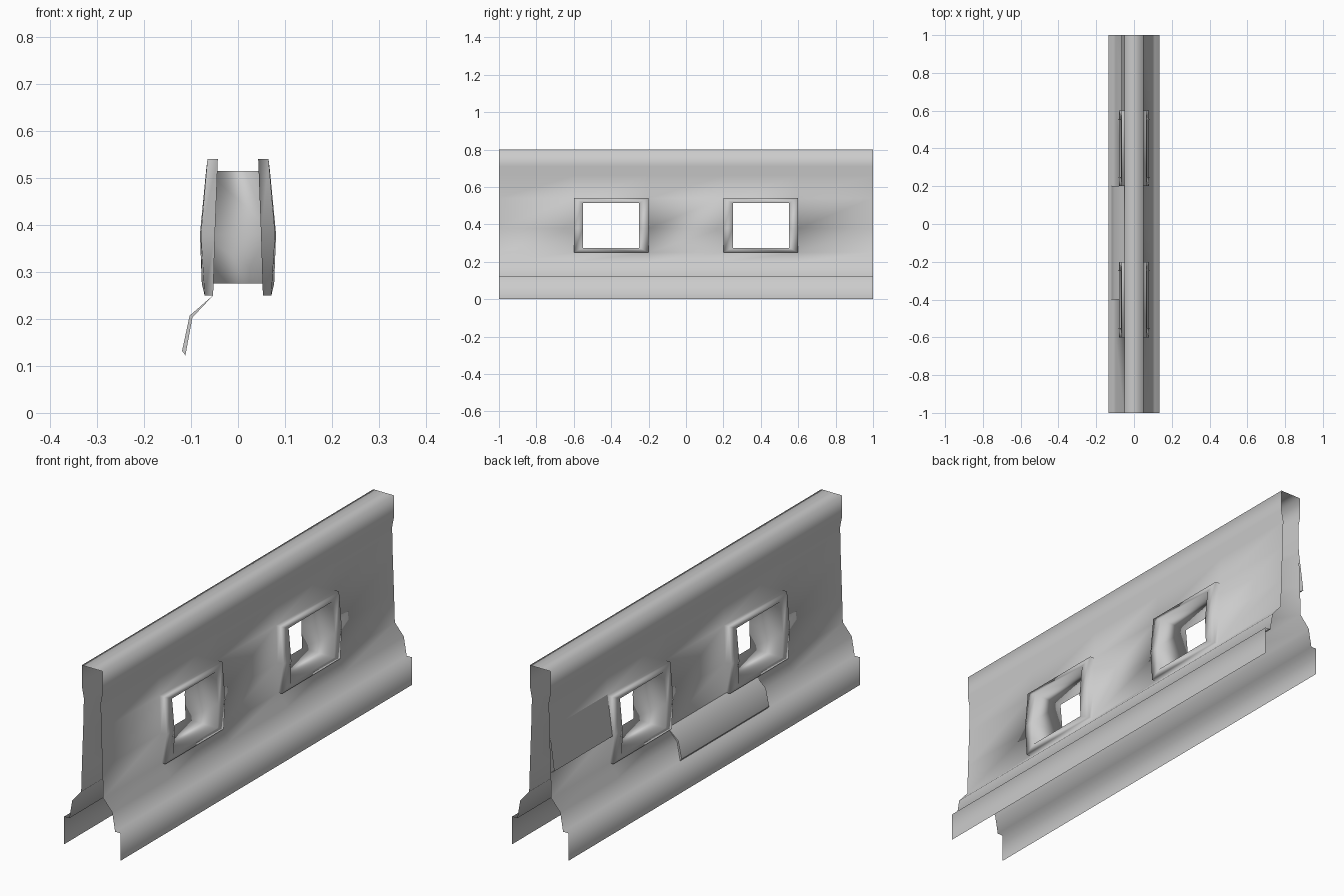
import bpy, bmesh, math

if "Cube" in bpy.data.objects:
    bpy.data.objects.remove(bpy.data.objects["Cube"])

# half cross-section (x, z), from the foot to the top edge
HALF = [(.135, 0), (.135, .12), (.11, .12), (.096, .2), (.053, .25), (.049, .38),
        (.043, .54), (.04, .66), (.05, .71), (.05, .8)]
PROFILE = HALF + [(-x, z) for x, z in reversed(HALF)]
CUTS = [-1, -.6, -.2, .2, .6, 1]


def bridge(bm, rows, closed=False):
    """Skin consecutive rows of points with quads."""
    vs = [[bm.verts.new(p) for p in r] for r in rows]
    n = len(vs[0])
    for a, b in zip(vs, vs[1:]):
        for i in range(n if closed else n - 1):
            j = (i + 1) % n
            bm.faces.new((a[i], a[j], b[j], b[i]))
    return vs


def finish(bm, name, angle):
    bmesh.ops.remove_doubles(bm, verts=bm.verts, dist=1e-4)
    bmesh.ops.recalc_face_normals(bm, faces=bm.faces)
    # outward check on the highest face
    bm.normal_update()
    top = max(bm.faces, key=lambda f: f.calc_center_median().z)
    if top.normal.z < -.01:
        bmesh.ops.reverse_faces(bm, faces=bm.faces)
    me = bpy.data.meshes.new(name)
    bm.to_mesh(me)
    bm.free()
    ob = bpy.data.objects.new(name, me)
    bpy.context.collection.objects.link(ob)
    bpy.context.view_layer.objects.active = ob
    ob.select_set(True)
    bpy.ops.object.shade_smooth_by_angle(angle=math.radians(angle))
    ob.select_set(False)
    return ob


# open-ended barrier shell with two window openings
bm = bmesh.new()
bridge(bm, [[(x, y, z) for x, z in PROFILE] for y in CUTS])
bm.faces.ensure_lookup_table()
openings = []
for f in bm.faces:
    c = f.calc_center_median()
    if .25 < c.z < .54 and .2 < abs(c.y) < .6:
        openings.append(f)
bmesh.ops.delete(bm, geom=openings, context='FACES')


def ring(yc, side, hw, pts):
    """Six-point loop: up one side of the window, down the other."""
    return ([(side * x, yc - hw, z) for x, z in pts] +
            [(side * x, yc + hw, z) for x, z in reversed(pts)])


# raised window frames joined by a straight tunnel
BASE = [(.053, .25), (.049, .38), (.043, .54)]
OUTER = [(.071, .25), (.079, .38), (.065, .54)]
INNER = [(.077, .275), (.081, .38), (.068, .515)]
for yc in (-.4, .4):
    steps = [(1, .2, BASE), (1, .2, OUTER), (1, .15, INNER),
             (-1, .15, INNER), (-1, .2, OUTER), (-1, .2, BASE)]
    bridge(bm, [ring(yc, s, hw, p) for s, hw, p in steps], closed=True)
finish(bm, "barrier_shell", 100)


def patch(name, pts, y0, y1, angle, ends):
    """Thin open panel on the left wall."""
    bm = bmesh.new()
    rows = bridge(bm, [[(x, y, z) for x, z in pts] for y in (y0, y1)])
    if ends:
        for r in rows:
            bm.faces.new(r)
    finish(bm, name, angle)


# repair panel on the lower slope, and a raised panel on the upper wall
patch("slope_panel", [(-.053, .25), (-.103, .207), (-.119, .132), (-.112, .122),
                      (-.097, .203)], -.4, .2, 40, True)
patch("wall_panel", [(-.043, .545), (-.055, .46), (-.067, .37), (-.05, .36)],
      .6, 1, 50, False)
